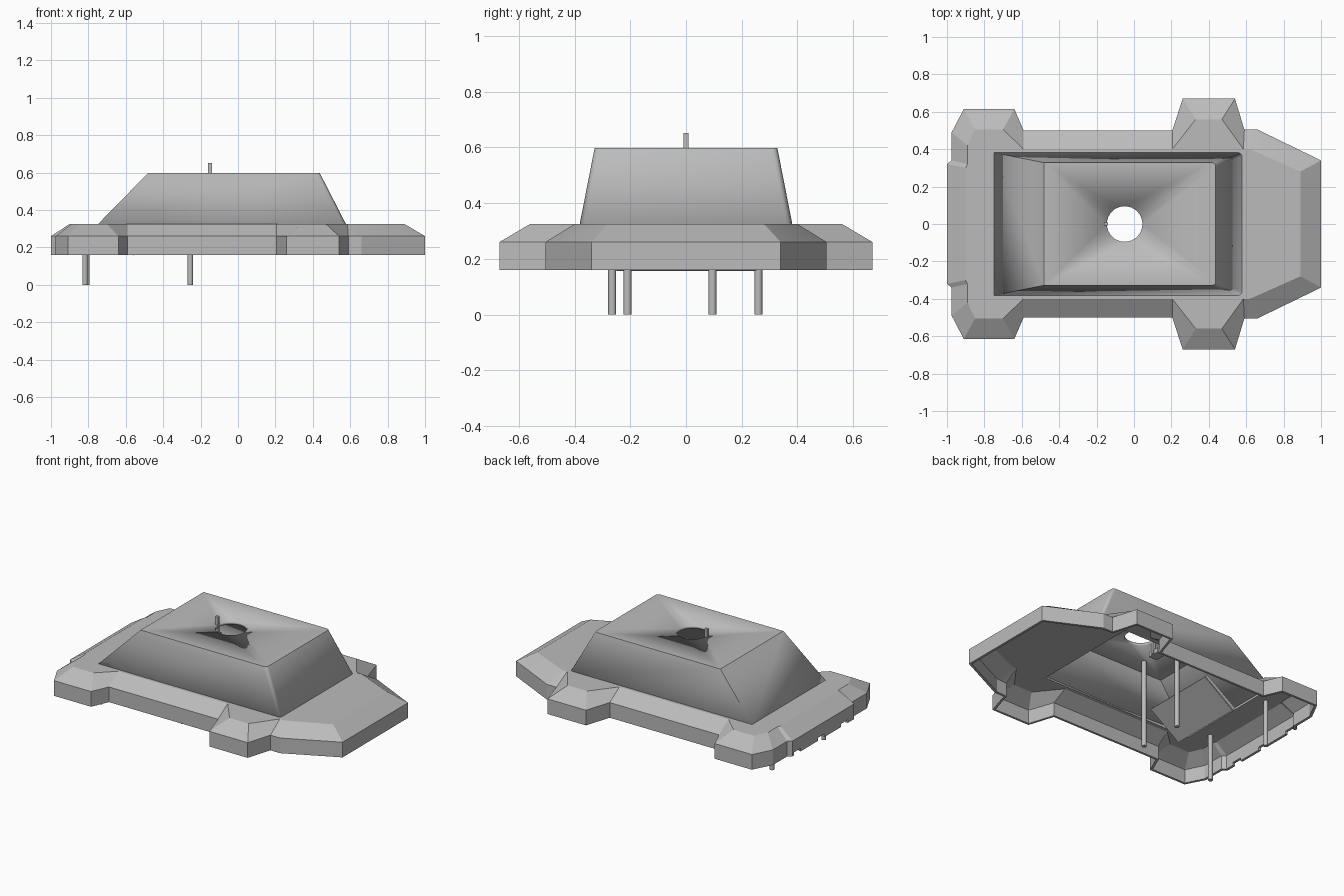
import bpy, bmesh, math
from mathutils import Vector

if "Cube" in bpy.data.objects:
    bpy.data.objects.remove(bpy.data.objects["Cube"])

grey = bpy.data.materials.new("plain grey")
grey.use_nodes = True
COLOUR = (0.5, 0.5, 0.5, 1)
grey.diffuse_color = COLOUR
grey.node_tree.nodes["Principled BSDF"].inputs["Base Color"].default_value = COLOUR


def add_object(name, bm):
    mesh = bpy.data.meshes.new(name)
    bm.to_mesh(mesh)
    bm.free()
    mesh.materials.append(grey)
    ob = bpy.data.objects.new(name, mesh)
    bpy.context.collection.objects.link(ob)
    return ob


def mirrored(half):
    return half + [(x, -y) for x, y in reversed(half)]


def rectangle(x0, x1, y):
    return [(x1, -y), (x1, y), (x0, y), (x0, -y)]


def shell(name, rings, hole, thickness):
    """Skin stacked rings, cap the last one around a hole, give it thickness."""
    bm = bmesh.new()
    loops = [[bm.verts.new((x, y, z)) for x, y in pts] for pts, z in rings]
    n = len(loops[0])
    for low, high in zip(loops, loops[1:]):
        for i in range(n):
            j = (i + 1) % n
            bm.faces.new((low[i], low[j], high[j], high[i]))
    rim = [bm.verts.new((x, y, rings[-1][1])) for x, y in hole]
    edges = []
    for loop in (loops[-1], rim):
        for i, v in enumerate(loop):
            w = loop[(i + 1) % len(loop)]
            edges.append(bm.edges.get((v, w)) or bm.edges.new((v, w)))
    bmesh.ops.triangle_fill(bm, edges=edges, use_beauty=True, normal=(0, 0, 1))
    bmesh.ops.recalc_face_normals(bm, faces=bm.faces)
    cap = [f for f in bm.faces if abs(f.normal.z) > 0.99]
    if cap[0].normal.z < 0:
        bmesh.ops.reverse_faces(bm, faces=bm.faces)
    ob = add_object(name, bm)
    mod = ob.modifiers.new("wall", 'SOLIDIFY')
    mod.thickness = thickness
    mod.offset = -1
    return ob


def box(name, size, centre, tilt=0.0):
    bm = bmesh.new()
    bmesh.ops.create_cube(bm, size=1)
    for v in bm.verts:
        v.co = Vector(a * b for a, b in zip(v.co, size))
    ob = add_object(name, bm)
    ob.location = centre
    ob.rotation_euler.y = tilt
    return ob


def cylinder(name, radius, x, y, z0, z1):
    bm = bmesh.new()
    bmesh.ops.create_cone(bm, segments=16, radius1=radius, radius2=radius,
                          depth=z1 - z0, cap_ends=True)
    ob = add_object(name, bm)
    ob.location = (x, y, (z0 + z1) / 2)
    smooth(ob)
    return ob


def smooth(ob, angle=30):
    bpy.ops.object.select_all(action='DESELECT')
    ob.select_set(True)
    bpy.context.view_layer.objects.active = ob
    bpy.ops.object.shade_smooth_by_angle(angle=math.radians(angle))


# Hull: skirt and chamfer with four corner bulges, open underneath
skirt = mirrored([(1, .34), (.66, .505), (.59, .505), (.54, .67), (.26, .67), (.205, .5),
                  (-.59, .5), (-.64, .615), (-.91, .615), (-.975, .49), (-.975, .34), (-1, .32)])
deck = mirrored([(.89, .28), (.62, .4), (.585, .4), (.47, .56), (.33, .56), (.205, .4),
                 (-.59, .4), (-.70, .505), (-.85, .505), (-.89, .42), (-.89, .32), (-.9, .3)])
hull = shell("hull", [(skirt, .16), (skirt, .26), (deck, .325)], rectangle(-.73, .38, .37), .018)

# Small notches along the lower edge of one end
for y in (-.22, .02, .27):
    cutter = box("notch_cutter", (.12, .07, .04), (-1, y, .16))
    cutter.hide_render = True
    mod = hull.modifiers.new("notch", 'BOOLEAN')
    mod.operation = 'DIFFERENCE'
    mod.object = cutter
bpy.context.view_layer.objects.active = hull
for mod in list(hull.modifiers):
    bpy.ops.object.modifier_apply(modifier=mod.name)
for ob in [o for o in bpy.data.objects if o.name.startswith("notch_cutter")]:
    bpy.data.objects.remove(ob)
smooth(hull, 15)


# Cabin: sloped hollow block with small rounded corners at the steep end
def cabin_ring(x0, x1, y):
    r = .02
    corner = [(x1 - r + r * math.cos(a), y - r + r * math.sin(a))
              for a in (math.radians(d) for d in (0, 30, 60, 90))]
    return mirrored(corner + [(x0, y)])


opening = [(-.05 + .095 * math.cos(math.tau * i / 32), .095 * math.sin(math.tau * i / 32))
           for i in range(32)]
cabin = shell("cabin", [(cabin_ring(-.75, .578, .382), .323),
                        (cabin_ring(-.48, .437, .328), .598)], opening, .018)
smooth(cabin, 32)

# Tab beside the roof opening, with its bracket below the roof
box("roof_tab", (.02, .018, .15), (-.15, 0, .577))
box("tab_bracket", (.06, .08, .03), (-.18, 0, .517))

# Sloping tray under the cabin, with a folded lip at each side
tilt = -math.atan2(.15, .215)
box("inner_tray", (.262, .5, .008), (-.452, 0, .235), tilt)
for side in (-1, 1):
    box("tray_lip", (.262, .008, .025), (-.459, side * .25, .243), tilt)

# Support pins
for x, y, top in ((-.818, -.265, .315), (-.808, .26, .315), (-.255, -.21, .585), (-.255, .095, .585)):
    cylinder("support_pin", .0145, x, y, 0, top)
